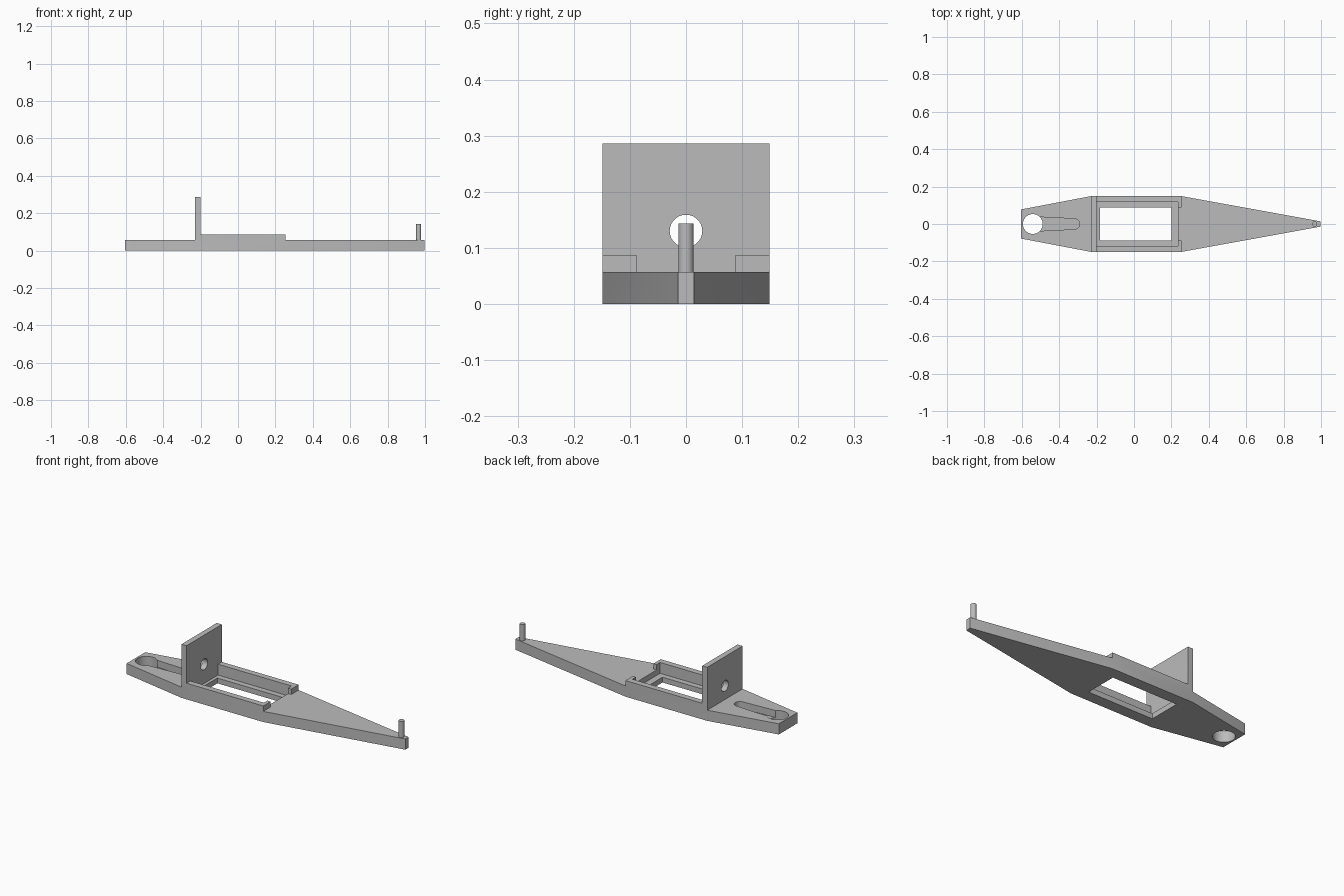
import bpy
import bmesh
import math
from mathutils import Matrix, Vector

cube = bpy.data.objects.get("Cube")
if cube:
    bpy.data.objects.remove(cube, do_unlink=True)

grey = bpy.data.materials.new("plain grey")
grey.use_nodes = True
colour = (0.5, 0.5, 0.5, 1)
grey.diffuse_color = colour
grey.node_tree.nodes["Principled BSDF"].inputs["Base Color"].default_value = colour


def finish(name, bm):
    bmesh.ops.recalc_face_normals(bm, faces=bm.faces)
    mesh = bpy.data.meshes.new(name)
    bm.to_mesh(mesh)
    bm.free()
    mesh.materials.append(grey)
    obj = bpy.data.objects.new(name, mesh)
    bpy.context.collection.objects.link(obj)
    return obj


def prism(name, points, direction):
    """Extrude a closed outline along a vector."""
    bm = bmesh.new()
    face = bm.faces.new([bm.verts.new(p) for p in points])
    new = bmesh.ops.extrude_face_region(bm, geom=[face])["geom"]
    verts = [v for v in new if isinstance(v, bmesh.types.BMVert)]
    bmesh.ops.translate(bm, verts=verts, vec=Vector(direction))
    return finish(name, bm)


def box(name, x0, x1, half_width, z0, z1):
    w = half_width
    return prism(name, [(x0, -w, z0), (x1, -w, z0), (x1, w, z0), (x0, w, z0)],
                 (0, 0, z1 - z0))


def cylinder(name, centre, radius, depth, along_x=False):
    bm = bmesh.new()
    turn = Matrix.Rotation(math.pi / 2, 4, "Y") if along_x else Matrix()
    bmesh.ops.create_cone(bm, cap_ends=True, segments=48, radius1=radius,
                          radius2=radius, depth=depth,
                          matrix=Matrix.Translation(centre) @ turn)
    return finish(name, bm)


def combine(target, cutter, operation="DIFFERENCE"):
    cutter.hide_render = True
    mod = target.modifiers.new(cutter.name, "BOOLEAN")
    mod.operation = operation
    mod.solver = "EXACT"
    mod.object = cutter
    bpy.context.view_layer.objects.active = target
    bpy.ops.object.modifier_apply(modifier=mod.name)
    bpy.data.objects.remove(cutter, do_unlink=True)


def smooth(obj):
    bpy.ops.object.select_all(action="DESELECT")
    obj.select_set(True)
    bpy.context.view_layer.objects.active = obj
    bpy.ops.object.shade_smooth_by_angle(angle=math.radians(30))


TAIL, WALL, TRAY, NOSE, TIP = -0.603, -0.23, -0.2, 0.254, 0.998
DECK, RIM, TOP = 0.057, 0.086, 0.286

# Body: stepped side profile trimmed by the tapered plan outline
side = [(TAIL - 0.1, 0), (TIP + 0.1, 0), (TIP + 0.1, DECK), (NOSE, DECK),
        (NOSE, RIM), (TRAY, RIM), (TRAY, TOP), (WALL, TOP), (WALL, DECK),
        (TAIL - 0.1, DECK)]
body = prism("frame_body", [(x, -0.3, z) for x, z in side], (0, 0.6, 0))
half = [(TAIL, 0.078), (WALL, 0.149), (NOSE, 0.149), (TIP, 0.014)]
plan = [(x, -y, -0.1) for x, y in half] + [(x, y, -0.1) for x, y in reversed(half)]
combine(body, prism("plan_trim", plan, (0, 0, 0.6)), "INTERSECT")

# Tray: pocket with a ledge, through window and end notch
combine(body, box("tray_pocket", TRAY, 0.235, 0.117, 0.028, 0.12))
combine(body, box("tray_window", -0.183, 0.2, 0.087, -0.1, 0.12))
combine(body, box("end_notch", 0.22, 0.3, 0.087, DECK, 0.12))

# Upright plate bore
combine(body, cylinder("plate_bore", (-0.215, 0, 0.13), 0.029, 0.1, True))

# Tail: blind tapered groove with a rounded end, and a through hole
end = [(-0.318 + 0.027 * math.cos(a), 0.028 * math.sin(a))
       for a in (math.pi * (i / 16 - 0.5) for i in range(17))]
groove = [(-0.54, -0.039)] + end + [(-0.54, 0.039)]
combine(body, prism("tail_groove", [(x, y, 0.02) for x, y in groove], (0, 0, 0.1)))
combine(body, cylinder("tail_hole", (-0.541, 0, 0.03), 0.053, 0.2))
smooth(body)

# Nose peg
peg_base = 0.04
peg_top = 0.143
peg = cylinder("nose_peg", (0.966, 0, (peg_base + peg_top) / 2), 0.0135,
               peg_top - peg_base)
smooth(peg)
